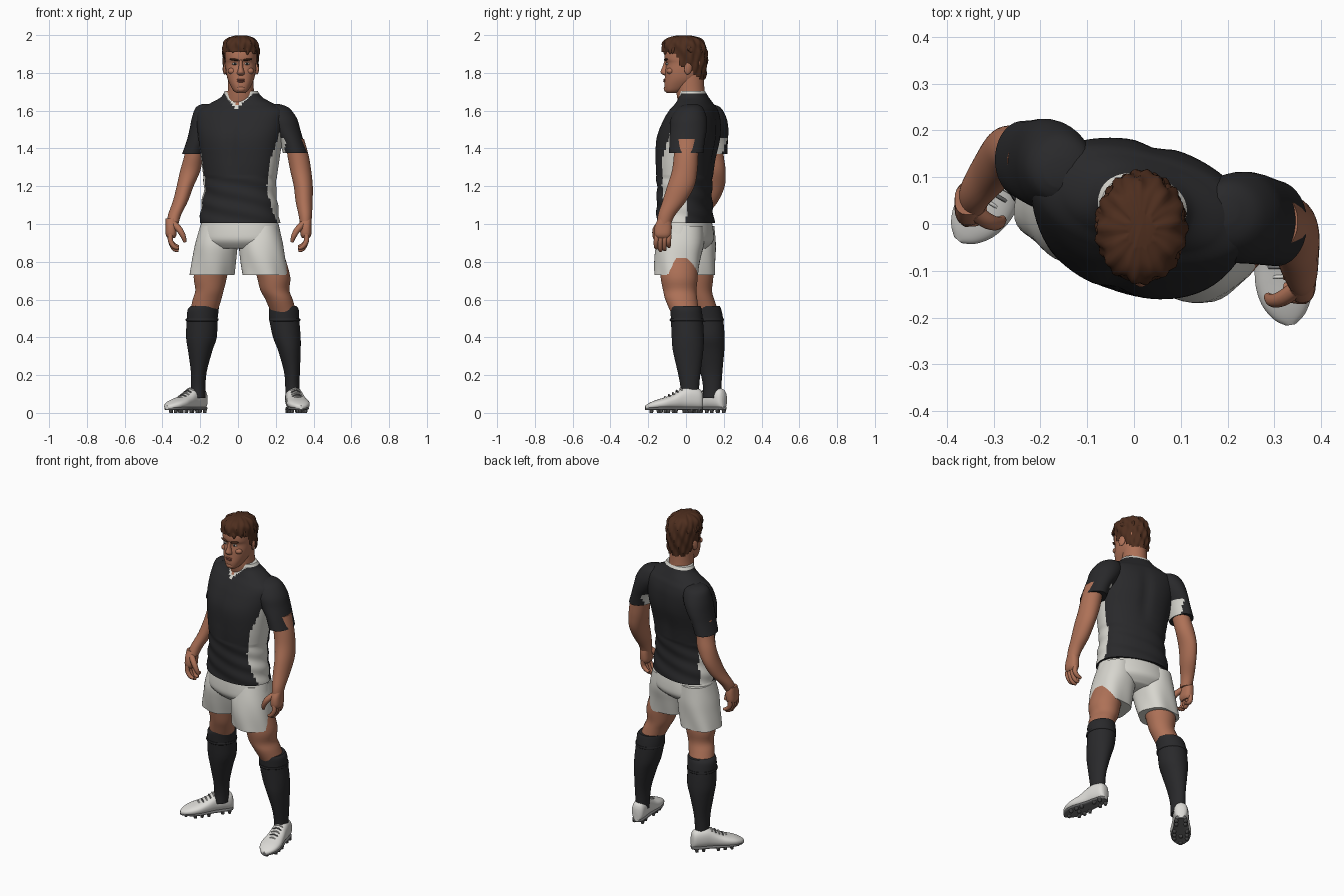
import bpy, bmesh, math, random
from mathutils import Matrix, Vector

random.seed(4)


def mat(name, r, g, b):
    m = bpy.data.materials.new(name)
    m.diffuse_color = (r, g, b, 1)
    return m


BLACK = mat("black cloth", .022, .022, .024)
WHITE = mat("white cloth", .68, .67, .62)
SKIN = mat("skin", .42, .165, .095)
LIPS = mat("lips", .27, .085, .055)
HAIR = mat("brown hair", .075, .027, .013)
SHOE = mat("white leather", .72, .71, .68)
SOLE = mat("grey sole", .16, .16, .16)


def finish(bm, name, mats, angle=45):
    bmesh.ops.recalc_face_normals(bm, faces=bm.faces[:])
    me = bpy.data.meshes.new(name)
    bm.to_mesh(me)
    bm.free()
    for m in mats:
        me.materials.append(m)
    for p in me.polygons:
        p.use_smooth = True
    me.set_sharp_from_angle(angle=math.radians(angle))
    ob = bpy.data.objects.new(name, me)
    bpy.context.collection.objects.link(ob)
    return ob


def spline(rows, sub):
    """Catmull-Rom through the rows."""
    out = []
    for i in range(len(rows) - 1):
        a, b, c, d = (rows[max(0, min(len(rows) - 1, i + k))] for k in (-1, 0, 1, 2))
        for s in range(sub):
            t = s / sub
            out.append([.5 * (2 * q + (r - p) * t + (2 * p - 5 * q + 4 * r - w) * t * t
                              + (3 * q - p - 3 * r + w) * t ** 3) for p, q, r, w in zip(a, b, c, d)])
    return out + [list(rows[-1])]


def loft(name, rows, mats, M=Matrix(), seg=32, sub=4, power=2.0, rule=None, warp=None):
    """Rounded cross-sections, each row = (z, x0, x1, y0, y1)."""
    bm = bmesh.new()
    rings = []
    for z, x0, x1, y0, y1 in spline(rows, sub):
        ring = []
        for k in range(seg):
            t = 2 * math.pi * (k + .5) / seg
            c, s = math.cos(t), math.sin(t)
            e = 2 / power
            v = Vector(((x0 + x1) / 2 + (x1 - x0) / 2 * math.copysign(abs(c) ** e, c),
                        (y0 + y1) / 2 + (y1 - y0) / 2 * math.copysign(abs(s) ** e, s), z))
            ring.append(bm.verts.new(warp(v, t) if warp else v))
        rings.append(ring)
    for a, b in zip(rings, rings[1:]):
        for k in range(seg):
            bm.faces.new((a[k], a[(k + 1) % seg], b[(k + 1) % seg], b[k]))
    bm.faces.new(rings[0])
    bm.faces.new(rings[-1])
    if rule:
        drop = []
        for f in bm.faces:
            i = rule(f.calc_center_median())
            if i < 0:
                drop.append(f)
            else:
                f.material_index = i
        bmesh.ops.delete(bm, geom=drop, context='FACES')
    bmesh.ops.transform(bm, matrix=M, verts=bm.verts)
    return finish(bm, name, mats)


def blob(name, loc, size, m, rot=(0, 0, 0)):
    bm = bmesh.new()
    bmesh.ops.create_uvsphere(bm, u_segments=14, v_segments=8, radius=1)
    ob = finish(bm, name, [m])
    ob.location, ob.scale, ob.rotation_euler = loc, size, rot
    return ob


def tube(name, pts, radii, m):
    cu = bpy.data.curves.new(name, 'CURVE')
    cu.dimensions, cu.bevel_depth, cu.bevel_resolution, cu.use_fill_caps = '3D', 1, 3, True
    sp = cu.splines.new('POLY')
    full = spline([tuple(p) + (r,) for p, r in zip(pts, radii)], 4)
    sp.points.add(len(full) - 1)
    for q, (x, y, z, r) in zip(sp.points, full):
        q.co, q.radius = (x, y, z, 1), r
    cu.materials.append(m)
    bpy.context.collection.objects.link(bpy.data.objects.new(name, cu))


# Shirt body, turned slightly, with side panels and V collar
YAW = Matrix.Rotation(math.radians(-15), 4, 'Z')


def lerp(z, pts):
    for (a, p), (b, q) in zip(pts, pts[1:]):
        if z <= b:
            return p + (q - p) * max(0, (z - a) / (b - a))
    return pts[-1][1]


def shirt_rule(c):
    x, y = c.x - .005, c.y - .015
    line = min(1.605 + abs(x) * 1.1, 1.69) if y < 0 else 1.69
    if c.z > line:
        return 2 if c.z > line + .022 and y < .02 else 1
    ang = math.degrees(math.atan2(y / .145, abs(x) / .2))
    front = lerp(c.z, [(1.0, -16), (1.1, -31), (1.2, -38), (1.35, -32), (1.5, -10)])
    return 1 if c.z < 1.5 and front < ang < 16 else 0


def pecs(v, t):
    # chest swell, spine groove and waist creases
    if 1.25 < v.z < 1.62:
        w = math.sin(math.pi * (v.z - 1.25) / .37)
        v.y += w * (.012 * math.exp(-(v.x / .03) ** 2) * (1 if v.y < 0 else -1))
    if v.z < 1.25:
        v += Vector((math.cos(t), math.sin(t), 0)) * .003 * math.sin(v.z * 70 + 3 * t)
    return v


loft("shirt_body", [
    (1.005, -.205, .225, -.145, .145), (1.1, -.195, .215, -.145, .135), (1.2, -.18, .205, -.145, .135),
    (1.33, -.195, .22, -.15, .15), (1.45, -.215, .235, -.145, .175), (1.54, -.23, .245, -.11, .175),
    (1.6, -.225, .24, -.072, .16), (1.635, -.17, .185, -.045, .14), (1.67, -.105, .12, -.03, .12),
    (1.705, -.08, .095, -.025, .1)],
    [BLACK, WHITE, SKIN], YAW, 80, 14, 2.2, shirt_rule, pecs)

# Sleeves
loft("left_sleeve", [(1.635, .16, .22, .0, .06), (1.615, .13, .27, -.045, .09), (1.56, .13, .312, -.08, .11),
                     (1.5, .17, .33, -.085, .11), (1.44, .215, .348, -.088, .1), (1.375, .238, .37, -.09, .092)],
     [BLACK, WHITE], rule=lambda c: int(c.x < .25 and c.z < 1.45))
loft("right_sleeve", [(1.635, -.19, -.13, .08, .14), (1.615, -.225, -.09, .05, .185), (1.56, -.245, -.09, .03, .215),
                      (1.5, -.257, -.12, .03, .225), (1.44, -.272, -.155, .04, .222), (1.37, -.297, -.18, .055, .22)],
     [BLACK, WHITE], rule=lambda c: int(c.x > -.19 and c.z < 1.45))

# Bare arms
loft("left_arm", [(1.45, .25, .35, -.06, .07), (1.36, .262, .375, -.065, .065), (1.28, .277, .388, -.075, .06),
                  (1.2, .295, .396, -.1, .045), (1.12, .305, .395, -.125, .0), (1.05, .32, .392, -.148, -.055),
                  (1.0, .328, .388, -.155, -.08)], [SKIN], sub=5)
loft("right_arm", [(1.45, -.27, -.17, .08, .19), (1.36, -.285, -.185, .09, .2), (1.28, -.307, -.2, .1, .21),
                   (1.2, -.325, -.235, .085, .205), (1.12, -.345, -.265, .06, .17), (1.05, -.37, -.3, .03, .115),
                   (1.0, -.375, -.315, .01, .085)], [SKIN], sub=5)

# Hands: palm, four curled fingers and a thumb
for side, s, dx, dy in (("left", 1, 0, 0), ("right", -1, .005, .165)):
    def P(x, y, z):
        return (s * x + dx, y + dy, z)
    xs = sorted((s * .33 + dx, s * .388 + dx))
    loft(side + "_palm", [(1.03, xs[0], xs[1], -.145 + dy, -.08 + dy), (.99, xs[0], xs[1], -.165 + dy, -.075 + dy),
                          (.945, xs[0], xs[1], -.168 + dy, -.078 + dy), (.925, xs[0] + .01, xs[1] - .01, -.155 + dy, -.09 + dy)],
         [SKIN], power=2.5, seg=24)
    for i in range(4):
        y, low = -.155 + i * .022, (0, -.012, -.008, .008)[i]
        tube(side + "_finger", [P(.362, y, .945), P(.362, y - .003, .91), P(.343, y - .003, .88 + low), P(.32, y, .872 + low)],
             [.014, .0135, .012, .008], SKIN)
    tube(side + "_thumb", [P(.345, -.14, 1.0), P(.315, -.16, .97), P(.295, -.163, .935), P(.286, -.155, .905)],
         [.018, .017, .014, .009], SKIN)

# Shorts: hips and two legs
loft("shorts_hips", [(1.03, -.19, .21, -.13, .13), (.96, -.212, .228, -.138, .142), (.91, -.215, .23, -.135, .14),
                     (.87, -.17, .18, -.1, .1)], [WHITE], YAW, 48)


def creases(v, t):
    k = max(0, 1 - (v.z - .73) / .2) * .005
    return v + Vector((math.cos(t), math.sin(t), 0)) * k * math.sin(5 * t + v.z * 12)


loft("left_shorts_leg", [(.99, .03, .215, -.13, .09), (.9, .008, .238, -.155, .095), (.82, .012, .25, -.165, .08),
                         (.73, .024, .262, -.163, .065)], [WHITE], seg=48, power=2.2, warp=creases)
loft("right_shorts_leg", [(.99, -.2, -.02, -.07, .15), (.9, -.225, -.002, -.085, .158), (.82, -.24, -.008, -.075, .158),
                          (.73, -.257, -.022, -.055, .155)], [WHITE], seg=48, power=2.2, warp=creases)

# Bare knees
loft("left_knee", [(.82, .07, .25, -.14, .06), (.72, .1, .277, -.135, .062), (.65, .118, .272, -.122, .056),
                   (.6, .145, .29, -.11, .06), (.53, .175, .31, -.08, .07)], [SKIN])
loft("right_knee", [(.82, -.22, -.04, -.04, .14), (.72, -.235, -.058, -.02, .145), (.65, -.226, -.075, -.005, .138),
                    (.6, -.24, -.088, .01, .15), (.53, -.255, -.11, .03, .175)], [SKIN])

# Long socks with a turned cuff
loft("left_sock", [(.565, .165, .31, -.085, .078), (.545, .163, .322, -.083, .083), (.49, .166, .325, -.08, .09),
                   (.4, .185, .332, -.076, .095), (.33, .212, .332, -.07, .092), (.22, .243, .328, -.045, .078),
                   (.14, .25, .325, -.03, .07), (.08, .25, .325, -.03, .07)], [BLACK])
loft("right_sock", [(.565, -.25, -.1, .02, .18), (.545, -.267, -.102, .02, .188), (.49, -.272, -.108, .025, .198),
                    (.4, -.275, -.112, .035, .205), (.33, -.265, -.135, .048, .203), (.22, -.25, -.165, .075, .193),
                    (.14, -.25, -.172, .09, .188), (.08, -.25, -.172, .09, .188)], [BLACK])
loft("left_sock_cuff", [(.5, .166, .329, -.085, .092), (.49, .164, .33, -.087, .093), (.484, .17, .32, -.08, .088)], [BLACK])
loft("right_sock_cuff", [(.5, -.276, -.104, .02, .2), (.49, -.278, -.103, .019, .201), (.484, -.27, -.11, .025, .195)], [BLACK])

# Boots: upper, sole plate, laces and studs
for side, heel, fwd in (("left", (.283, .088), (.17, -1)), ("right", (-.18, .203), (-.66, -.8))):
    f = Vector((fwd[0], fwd[1], 0)).normalized()
    lat = Vector((0, 0, 1)).cross(f)
    M = Matrix.Translation((heel[0], heel[1], 0)) @ Matrix((lat, (0, 0, 1), f)).transposed().to_4x4()
    prof = [(0, .018, .095), (.015, .036, .125), (.07, .044, .138), (.11, .046, .128), (.16, .053, .098),
            (.21, .06, .08), (.255, .054, .066), (.29, .034, .05), (.308, .01, .038)]
    loft(side + "_boot", [(z, -w, w, .02, h) for z, w, h in prof], [SHOE], M, power=2.4)
    loft(side + "_sole", [(z, -w * .93, w * .93, .014, .034) for z, w, h in prof], [SOLE], M, power=3)
    for i in range(5):
        z, h = .115 + i * .021, .129 - i * .011
        tube(side + "_lace", [M @ Vector((-.026, h - .010, z)), M @ Vector((0, h + .001, z + .004)),
                              M @ Vector((.026, h - .010, z))], [.004] * 3, SOLE if i % 2 else SHOE)
    bm = bmesh.new()
    for x, z in [(a * .026, b) for a in (-1, 1) for b in (.025, .065)] + \
                [(a * .036, b) for a in (-1, 1) for b in (.15, .19, .23)] + [(0, .275), (0, .2)]:
        R = Matrix.Translation((x, .01, z)) @ Matrix.Rotation(math.pi / 2, 4, 'X')
        bmesh.ops.create_cone(bm, cap_ends=True, segments=10, radius1=.012, radius2=.009, depth=.02, matrix=M @ R)
    finish(bm, side + "_studs", [SOLE], 30)

# Neck and head
CX = .015
loft("neck", [(1.6, CX - .09, CX + .09, -.03, .115), (1.66, CX - .076, CX + .076, -.045, .105),
              (1.71, CX - .069, CX + .069, -.052, .098), (1.79, CX - .068, CX + .068, -.05, .095)], [SKIN])
head = [(1.693, .02, -.1, -.05), (1.705, .038, -.11, -.02), (1.735, .056, -.115, .03), (1.77, .071, -.113, .07),
        (1.81, .079, -.11, .09), (1.85, .082, -.104, .1), (1.875, .083, -.113, .1), (1.92, .082, -.108, .097),
        (1.96, .065, -.08, .075), (1.98, .03, -.04, .04)]
loft("head", [(z, CX - w, CX + w, a, b) for z, w, a, b in head], [SKIN], power=2.35, seg=40)
loft("nose", [(z, CX - w, CX + w, a, -.085) for z, w, a in
              [(1.786, .012, -.115), (1.794, .02, -.128), (1.806, .019, -.135), (1.83, .012, -.126), (1.868, .009, -.113)]],
     [SKIN], seg=16)
for s in (-1, 1):
    blob("ear", (CX + s * .084, .012, 1.825), (.01, .022, .034), SKIN, (-.2, 0, s * .35))
    blob("eye", (CX + s * .033, -.1, 1.848), (.014, .007, .006), WHITE)
    blob("pupil", (CX + s * .032, -.105, 1.848), (.006, .004, .006), BLACK)
    blob("eyebrow", (CX + s * .035, -.107, 1.87), (.026, .009, .006), HAIR, (0, s * -.12, s * .25))
    blob("cheek", (CX + s * .045, -.083, 1.81), (.025, .02, .018), SKIN)
blob("upper_lip", (CX, -.112, 1.764), (.024, .008, .005), LIPS)
blob("lower_lip", (CX, -.112, 1.755), (.02, .009, .006), LIPS)
blob("chin", (CX, -.1, 1.715), (.026, .018, .018), SKIN)


# Hair cap trimmed along a hairline, with wavy surface and locks
def hairline(c):
    line = lerp(c.y, [(-.09, 1.915), (-.05, 1.9), (-.035, 1.84), (-.005, 1.825), (.02, 1.85), (.045, 1.79), (.08, 1.765)])
    return 0 if c.z > line else -1


def waves(v, t):
    k = .004 * math.sin(9 * t + 60 * v.z) + .003 * math.sin(17 * t - 45 * v.z)
    return v + Vector((math.cos(t), math.sin(t), 0)) * k


loft("hair", [(1.74, -.06, .09, -.09, .095), (1.8, -.072, .102, -.105, .105), (1.86, -.077, .107, -.118, .112),
              (1.92, -.08, .111, -.125, .11), (1.96, -.074, .104, -.122, .096), (1.985, -.05, .08, -.095, .07),
              (1.997, -.015, .045, -.05, .025)], [HAIR], seg=72, sub=6, rule=hairline, warp=waves)
for i in range(80):
    a, e = random.uniform(0, 2 * math.pi), random.uniform(.25, 1.3)
    d = Vector((math.cos(a) * math.cos(e), math.sin(a) * math.cos(e), math.sin(e)))
    blob("hair_lock", (CX + d.x * .093, -.008 + d.y * .112, 1.893 + d.z * .093), (.011, .026, .009), HAIR,
         Vector(d).to_track_quat('Z', 'Y').to_matrix().to_euler())
